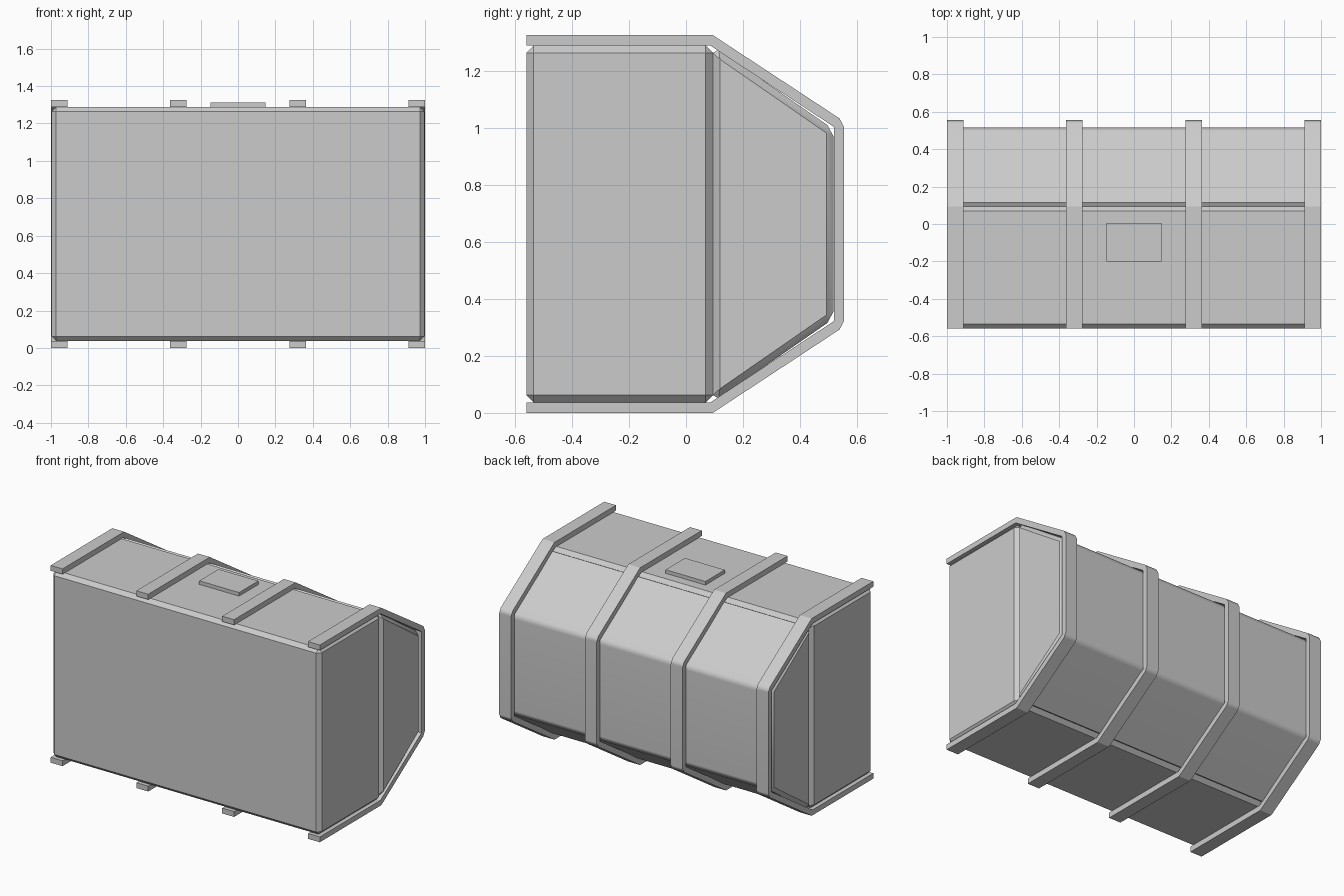
import bpy, bmesh, math

cube = bpy.data.objects.get("Cube")
if cube:
    bpy.data.objects.remove(cube, do_unlink=True)

# Single plain grey finish
grey = bpy.data.materials.new("light_grey")
grey.use_nodes = True
grey.diffuse_color = (0.6, 0.6, 0.6, 1)
grey.node_tree.nodes["Principled BSDF"].inputs["Base Color"].default_value = grey.diffuse_color

MID = 0.6625  # height of the mirror plane
HALF = 0.998  # half length of the body


def mirrored(upper):
    """Close a (y, z) profile by mirroring its upper half about the mid height."""
    return upper + [(y, 2 * MID - z) for y, z in reversed(upper)]


def extrude_profile(name, profile, x0, x1, chamfer=0.0, picks=lambda e: True):
    """Sweep a (y, z) profile along x, then chamfer the chosen edges."""
    bm = bmesh.new()
    face = bm.faces.new([bm.verts.new((x0, y, z)) for y, z in profile])
    swept = bmesh.ops.extrude_face_region(bm, geom=[face])["geom"]
    verts = [g for g in swept if isinstance(g, bmesh.types.BMVert)]
    bmesh.ops.translate(bm, verts=verts, vec=(x1 - x0, 0, 0))
    bmesh.ops.recalc_face_normals(bm, faces=bm.faces)
    if chamfer:
        bmesh.ops.bevel(bm, geom=[e for e in bm.edges if picks(e)], offset=chamfer,
                        segments=1, profile=0.5, affect='EDGES')
    mesh = bpy.data.meshes.new(name)
    bm.to_mesh(mesh)
    bm.free()
    mesh.materials.append(grey)
    obj = bpy.data.objects.new(name, mesh)
    bpy.context.collection.objects.link(obj)
    return obj


def smooth(obj):
    """Soften shallow edges while the large panels stay flat."""
    bpy.ops.object.select_all(action='DESELECT')
    obj.select_set(True)
    bpy.context.view_layer.objects.active = obj
    bpy.ops.object.shade_smooth_by_angle(angle=math.radians(30))
    mod = obj.modifiers.new("weighted_normals", 'WEIGHTED_NORMAL')
    mod.keep_sharp = True


# Front box of the container
extrude_profile("front_box", mirrored([(-0.56, 1.288), (0.094, 1.288)]),
                -HALF, HALF, 0.025)

# Tapered rear section
rear = extrude_profile("rear_section", mirrored([(0.094, 1.288), (0.517, 0.995)]),
                       -HALF, HALF, 0.025)
smooth(rear)

# Four straps wrapping the top, back and bottom, open at the front
outer = [(-0.56, 1.325), (0.094, 1.325), (0.555, 1.022)]
inner = [(-0.56, 1.289), (0.084, 1.289), (0.519, 1.003)]
strap_profile = mirrored(outer) + list(reversed(mirrored(inner)))


def is_back_corner(edge):
    a, b = (v.co for v in edge.verts)
    return abs(a.x - b.x) > 0.05 and min(a.y, b.y) > 0.54


for i, x in enumerate((-0.956, -0.319, 0.319, 0.956)):
    strap = extrude_profile(f"strap_{i + 1}", strap_profile, x - 0.044, x + 0.044,
                            0.02, is_back_corner)
    smooth(strap)

# Flat hatch plate on the roof
extrude_profile("roof_hatch", [(-0.2, 1.28), (0.005, 1.28), (0.005, 1.312), (-0.2, 1.312)],
                -0.148, 0.148)
